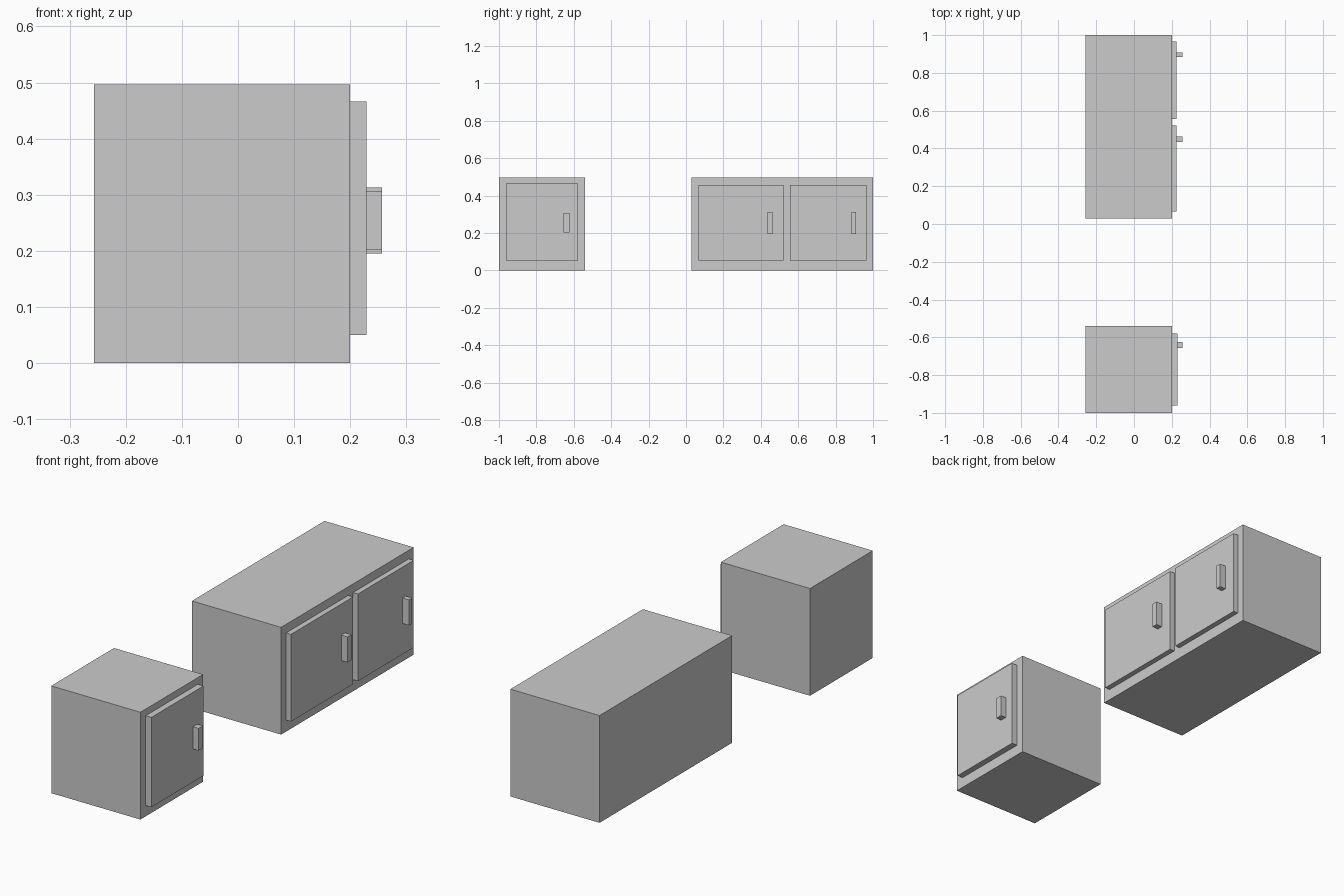
import bpy

if "Cube" in bpy.data.objects:
    bpy.data.objects.remove(bpy.data.objects["Cube"])


def box(name, x, y, z):
    """Box spanning the given (min, max) ranges."""
    bpy.ops.mesh.primitive_cube_add(size=1, location=[(a + b) / 2 for a, b in (x, y, z)])
    ob = bpy.context.object
    ob.name = name
    ob.scale = [b - a for a, b in (x, y, z)]
    bpy.ops.object.transform_apply(location=False, rotation=False, scale=True)
    return ob


BACK, FACE, TIP = -0.257, 0.2, 0.257


def cabinet(name, y, door_x, door_z, handle_z, doors):
    # Carcass
    box(name + "_body", (BACK, FACE), y, (0, 0.497))
    # Raised doors, each with a bar handle
    for i, (door_y, handle_y) in enumerate(doors, 1):
        box(f"{name}_door_{i}", (FACE, door_x), door_y, door_z)
        box(f"{name}_handle_{i}", (door_x, TIP), handle_y, handle_z)


# Single-door cabinet
cabinet("small_cabinet", (-1, -0.541), 0.229, (0.05, 0.466), (0.203, 0.306),
        [((-0.961, -0.58), (-0.656, -0.624))])

# Double-door cabinet
cabinet("wide_cabinet", (0.03, 1), 0.225, (0.053, 0.457), (0.195, 0.313),
        [((0.067, 0.521), (0.435, 0.463)),
         ((0.557, 0.965), (0.884, 0.908))])
